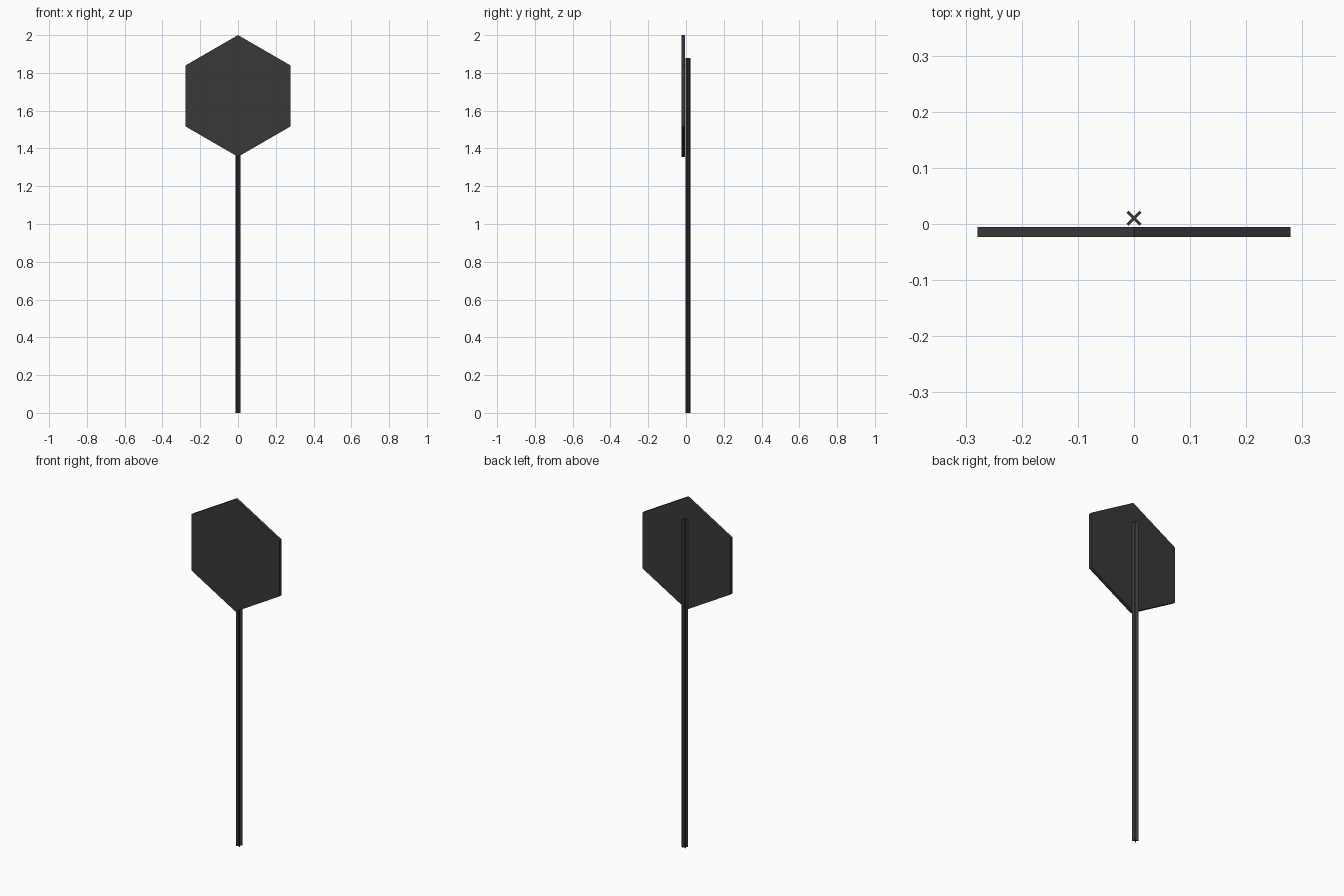
import bpy, bmesh
from math import cos, sin, pi
from mathutils import Vector

if "Cube" in bpy.data.objects:
    bpy.data.objects.remove(bpy.data.objects["Cube"])

mat = bpy.data.materials.new("dark_grey")
mat.diffuse_color = (0.04, 0.04, 0.04, 1)
mat.use_nodes = True
mat.node_tree.nodes["Principled BSDF"].inputs["Base Color"].default_value = mat.diffuse_color


def prism(name, points, direction):
    """Extrude a closed planar outline along a direction."""
    bm = bmesh.new()
    face = bm.faces.new([bm.verts.new(p) for p in points])
    ext = bmesh.ops.extrude_face_region(bm, geom=[face], use_keep_orig=True)
    moved = [g for g in ext["geom"] if isinstance(g, bmesh.types.BMVert)]
    bmesh.ops.translate(bm, verts=moved, vec=Vector(direction))
    bmesh.ops.recalc_face_normals(bm, faces=bm.faces[:])
    mesh = bpy.data.meshes.new(name)
    bm.to_mesh(mesh)
    bm.free()
    mesh.materials.append(mat)
    obj = bpy.data.objects.new(name, mesh)
    bpy.context.collection.objects.link(obj)
    return obj


# Hexagonal sign plate, point up
R = 0.322
hexagon = [(R * sin(i * pi / 3), -0.0235, 2 - R + R * cos(i * pi / 3)) for i in range(6)]
prism("sign_plate", hexagon, (0, 0.018, 0))

# Post with an X-shaped cross-section, standing behind the plate
h, t, cy = 0.0165, 0.0026, 0.0100
cross = []
for k in range(4):
    a = pi / 4 + k * pi / 2
    for u, v in ((h, -t), (h, t), (t, t)):
        cross.append((u * cos(a) - v * sin(a), cy + u * sin(a) + v * cos(a), 0))
prism("post", cross, (0, 0, 1.88))
